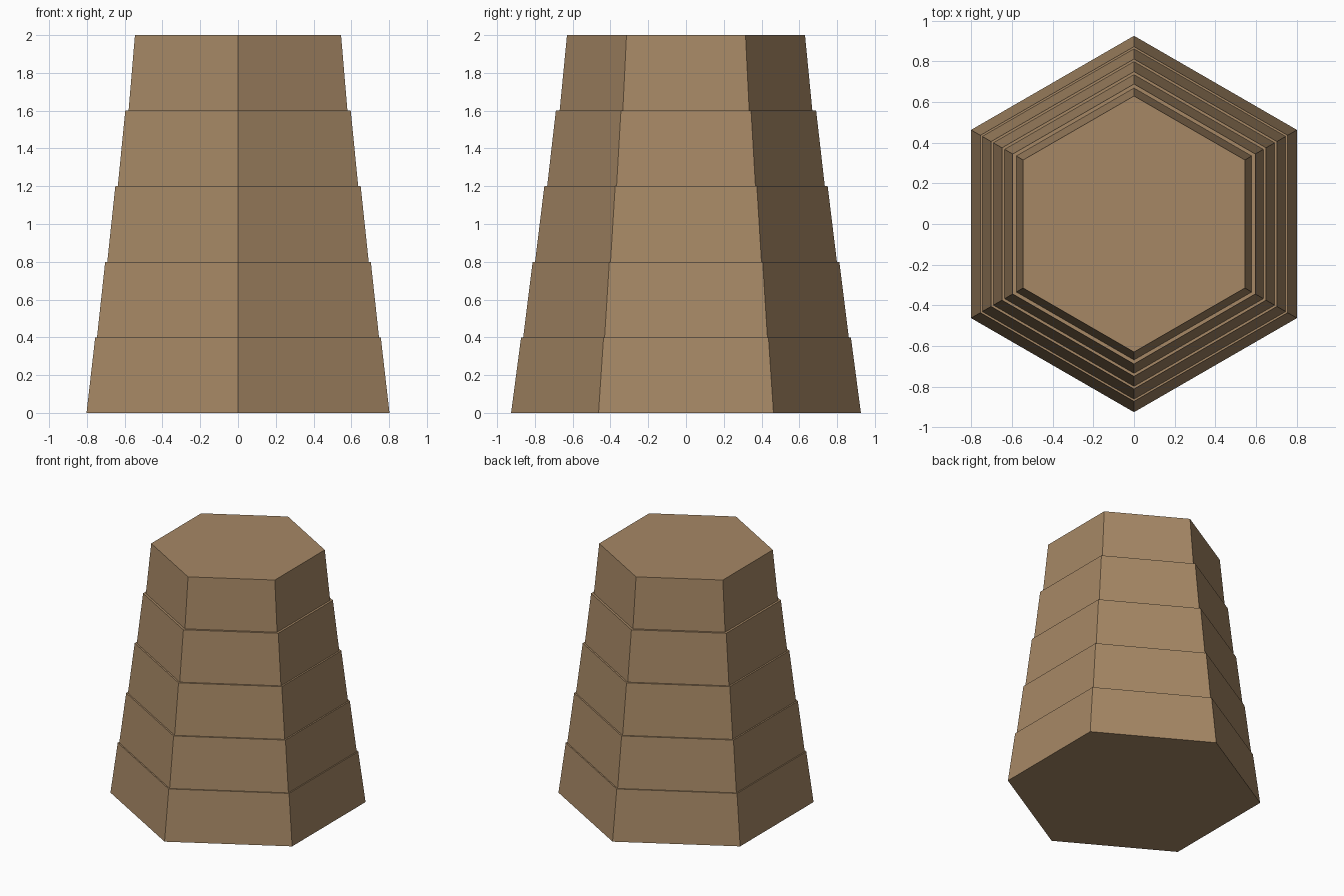
import bpy
import bmesh
import math

if "Cube" in bpy.data.objects:
    bpy.data.objects.remove(bpy.data.objects["Cube"])

SIDES = 6
TIER_HEIGHT = 0.4
# (bottom radius, top radius) of each tier, from the ground up
TIERS = [(0.926, 0.873), (0.862, 0.812), (0.799, 0.75), (0.735, 0.689), (0.669, 0.63)]

clay = bpy.data.materials.new("tan_clay")
clay.diffuse_color = (0.38, 0.245, 0.13, 1.0)
clay.use_nodes = True
clay.node_tree.nodes["Principled BSDF"].inputs["Base Color"].default_value = clay.diffuse_color


def ring(bm, radius, z):
    """Hexagon with corners pointing along the y axis."""
    angles = [math.pi / 2 + i * math.tau / SIDES for i in range(SIDES)]
    return [bm.verts.new((radius * math.cos(a), radius * math.sin(a), z)) for a in angles]


def tier(name, r_bottom, r_top, z):
    bm = bmesh.new()
    low = ring(bm, r_bottom, z)
    high = ring(bm, r_top, z + TIER_HEIGHT)
    bm.faces.new(low[::-1])
    bm.faces.new(high)
    for i in range(SIDES):
        j = (i + 1) % SIDES
        bm.faces.new((low[i], low[j], high[j], high[i]))
    mesh = bpy.data.meshes.new(name)
    bm.to_mesh(mesh)
    bm.free()
    mesh.materials.append(clay)
    bpy.context.collection.objects.link(bpy.data.objects.new(name, mesh))


# Stacked tapering tiers, each slightly narrower than the one below
for n, (r0, r1) in enumerate(TIERS):
    tier(f"tower_tier_{n + 1}", r0, r1, n * TIER_HEIGHT)
